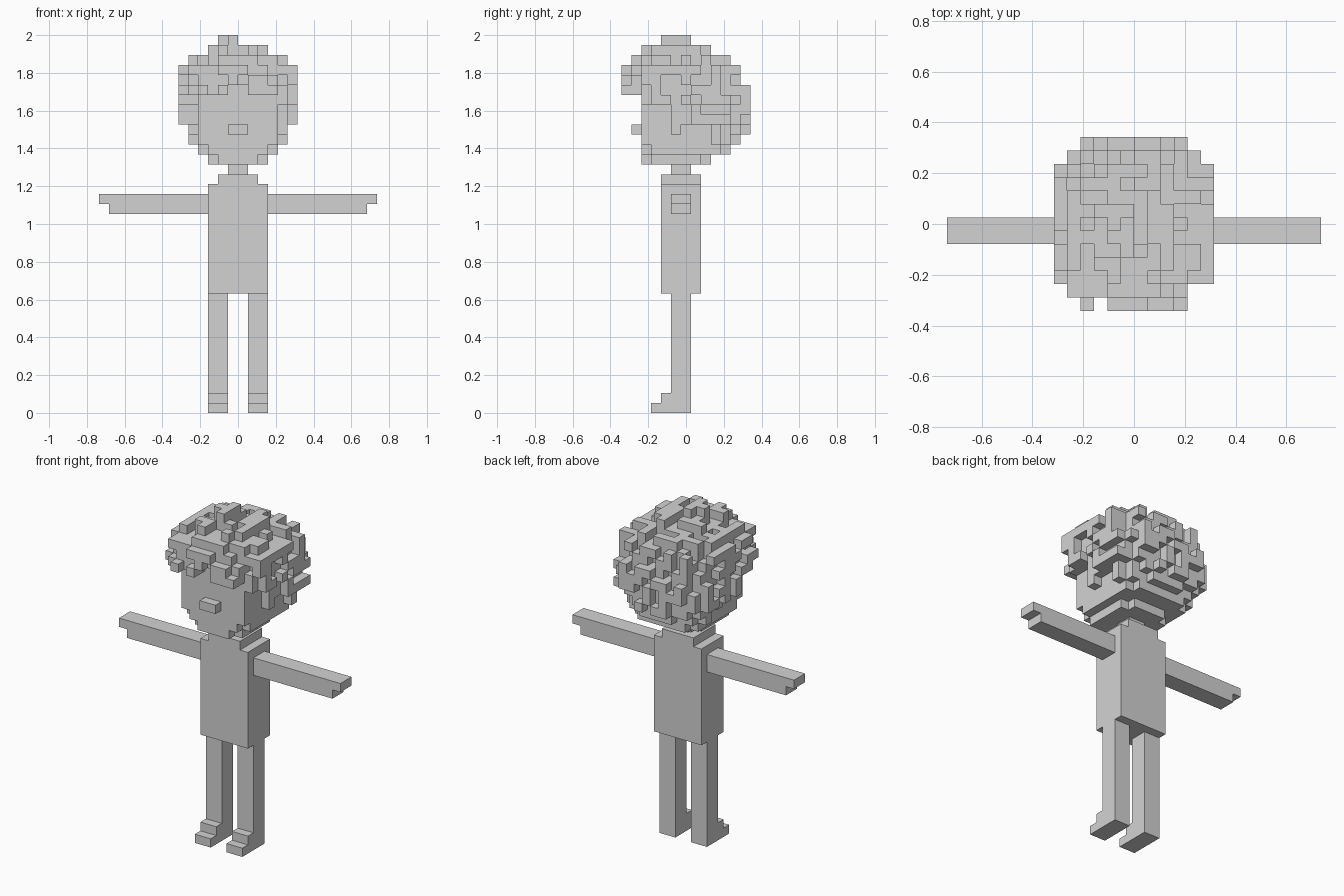
import bpy, bmesh, math, random
from mathutils import Vector

if "Cube" in bpy.data.objects:
    bpy.data.objects.remove(bpy.data.objects["Cube"])

random.seed(11)
U = 2 / 38          # edge length of one cube; y cells are centred on whole numbers

grey = bpy.data.materials.new("plain grey")
grey.diffuse_color = (0.65, 0.65, 0.65, 1)
grey.use_nodes = True
grey.node_tree.nodes["Principled BSDF"].inputs["Base Color"].default_value = grey.diffuse_color


def block(x0, x1, y0, y1, z0, z1):
    """Cells of a solid block, upper limits excluded."""
    return {(x, y, z) for x in range(x0, x1) for y in range(y0, y1) for z in range(z0, z1)}


def flip(cells):
    return {(-1 - x, y, z) for x, y, z in cells}


def neighbours(c):
    for axis in range(3):
        for s in (-1, 1):
            n = list(c)
            n[axis] += s
            yield tuple(n), axis, s


def build(name, cells, hidden_by=frozenset()):
    """Outer skin of a set of cells, with flat areas merged."""
    bm = bmesh.new()
    for c in sorted(cells):
        centre = Vector((c[0] + 0.5, c[1], c[2] + 0.5))
        for near, axis, s in neighbours(c):
            if near in cells or near in hidden_by:
                continue
            u, v, n = Vector((0, 0, 0)), Vector((0, 0, 0)), Vector((0, 0, 0))
            n[axis] = 0.5 * s
            u[(axis + 1) % 3] = 0.5
            v[(axis + 2) % 3] = 0.5 * s
            bm.faces.new([bm.verts.new((centre + n + a * u + b * v) * U)
                          for a, b in ((-1, -1), (1, -1), (1, 1), (-1, 1))])
    bmesh.ops.remove_doubles(bm, verts=bm.verts, dist=U * 0.01)
    bmesh.ops.dissolve_limit(bm, angle_limit=math.radians(1), verts=bm.verts, edges=bm.edges)
    mesh = bpy.data.meshes.new(name)
    bm.to_mesh(mesh)
    bm.free()
    mesh.materials.append(grey)
    bpy.context.collection.objects.link(bpy.data.objects.new(name, mesh))


# Legs with stepped feet
leg = block(1, 3, -1, 1, 0, 12) | block(1, 3, -3, 1, 0, 1) | block(1, 3, -2, 1, 1, 2)
build("right_leg", leg)
build("left_leg", flip(leg))

# Arms, with fingers reaching past the lower row
arm = block(3, 13, -1, 1, 20, 22) | block(13, 14, -1, 1, 21, 22)
build("right_arm", arm)
build("left_arm", flip(arm))

# Torso, shoulders and neck
build("torso", block(-3, 3, -2, 2, 12, 23) | block(-2, 2, -2, 2, 23, 24))
build("neck", block(-1, 1, -1, 1, 24, 25))

# Head with a narrowing chin
head = (block(-2, 2, -4, 3, 25, 26) | block(-3, 3, -3, 2, 25, 26)
        | block(-3, 3, -4, 5, 26, 27) | block(-4, 4, -3, 4, 26, 27)
        | block(-4, 4, -4, 5, 27, 34))
nose = block(-1, 1, -5, -4, 28, 29)

# Hair layers from nape to crown: half width, front and back limits
layers = [(5, -5.5, 5.5), (5, -5.5, 6.5), (6, -5.5, 6.5), (6, -5.5, 6.5), (6, -5.5, 6.5),
          (6, -6.5, 6.5), (6, -6.5, 5.5), (6, -6.5, 5.5), (5, -5.5, 4.5), (3, -4.5, 2.5)]
ball = set()
for i, (w, front, back) in enumerate(layers):
    mid, half = (front + back) / 2, (back - front) / 2
    ball |= {(x, y, 27 + i) for x in range(-6, 6) for y in range(-6, 7)
             if abs((x + 0.5) / w) ** 3 + abs((y - mid) / half) ** 3 < 1.01}


def is_hair(x, y, z):
    """Keeps the face, cheeks and fringe edge clear."""
    if y < -1 and z < 31 or y == -1 and z < 28 or y in (0, 1) and z < 28:
        return False
    if y <= -5 and z == 31:
        return x in (-3, 2)                 # fringe strands
    if y <= -5 and z == 32:
        return x not in (-1, 0)             # parting in the fringe
    return True


# Curls: the outermost cells are randomly thinned
hair = set()
for c in sorted(ball - head):
    if is_hair(*c):
        outer = any(n not in ball for n, _, _ in neighbours(c))
        if random.random() < (0.55 if outer else 0.95):
            hair.add(c)
hair |= block(-2, 0, -1, 1, 36, 37) | block(-1, 0, -2, 1, 37, 38) | block(-2, -1, -1, 0, 37, 38)

# Drop loose curls that touch nothing
solid = head | hair
reached, todo = set(), [(0, 0, 30)]
while todo:
    c = todo.pop()
    if c in solid and c not in reached:
        reached.add(c)
        todo += [n for n, _, _ in neighbours(c)]
hair &= reached

build("head", head, hair | nose)
build("nose", nose, head)
build("hair", hair, head)
